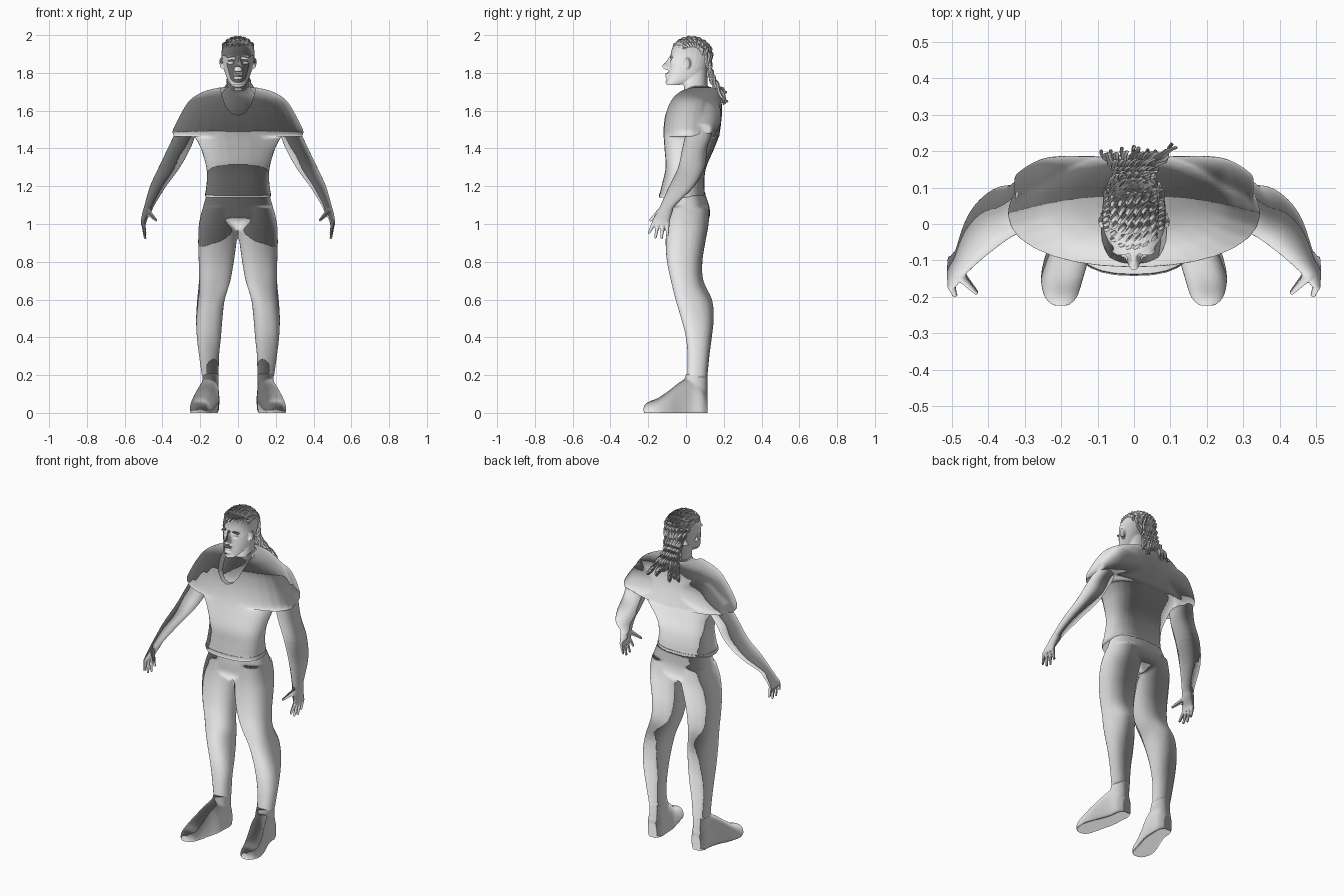
import bpy, bmesh, math, random
from mathutils import Vector, Matrix

random.seed(4)
cube = bpy.data.objects.get("Cube")
if cube:
    bpy.data.objects.remove(cube, do_unlink=True)

grey = bpy.data.materials.new("plain_grey")
grey.use_nodes = True
grey.diffuse_color = (0.8, 0.8, 0.8, 1)
grey.node_tree.nodes["Principled BSDF"].inputs["Base Color"].default_value = (0.8, 0.8, 0.8, 1)


def catmull(rings, steps=4):
    """Smoothly interpolate between rows of numbers."""
    out = []
    for i in range(len(rings) - 1):
        p0, p1 = rings[max(i - 1, 0)], rings[i]
        p2, p3 = rings[i + 1], rings[min(i + 2, len(rings) - 1)]
        for s in range(steps):
            t = s / steps
            out.append([0.5 * (2 * b + (c - a) * t + (2 * a - 5 * b + 4 * c - d) * t * t
                               + (3 * b - a - 3 * c + d) * t ** 3)
                        for a, b, c, d in zip(p0, p1, p2, p3)])
    return out + [list(rings[-1])]


def loft(bm, rings, axis="z", n=2.3, side=1, segs=28):
    """Closed tube; a ring is (position, low a, high a, low b, high b)."""
    power, loops = 2 / n, []
    for t, a0, a1, b0, b1 in catmull(rings):
        loop = []
        for k in range(segs):
            ang = math.tau * k / segs
            c, s = math.cos(ang), math.sin(ang)
            a = (a0 + a1) / 2 + (a1 - a0) / 2 * math.copysign(abs(c) ** power, c)
            b = (b0 + b1) / 2 + (b1 - b0) / 2 * math.copysign(abs(s) ** power, s)
            x, y, z = {"z": (a, b, t), "x": (t, a, b), "y": (a, t, b)}[axis]
            loop.append(bm.verts.new((x * side, y, z)))
        loops.append(loop)
    for lo, hi in zip(loops, loops[1:]):
        for k in range(segs):
            j = (k + 1) % segs
            bm.faces.new((lo[k], lo[j], hi[j], hi[k]))
    bm.faces.new(loops[0])
    bm.faces.new(loops[-1])


def blob(bm, centre, radii, tilt=0):
    m = Matrix.Translation(centre) @ Matrix.Rotation(tilt, 4, "Y") @ Matrix.Diagonal((*radii, 1))
    bmesh.ops.create_uvsphere(bm, u_segments=16, v_segments=10, radius=1, matrix=m)


def limb(bm, start, end, r0, r1, count=9):
    """Rounded finger made of overlapping blobs."""
    a, b = Vector(start), Vector(end)
    for i in range(count):
        t = i / (count - 1)
        r = r0 + (r1 - r0) * t
        blob(bm, a.lerp(b, t), (r, r, r))


def make(name, bm):
    bmesh.ops.recalc_face_normals(bm, faces=bm.faces)
    mesh = bpy.data.meshes.new(name)
    bm.to_mesh(mesh)
    bm.free()
    mesh.materials.append(grey)
    obj = bpy.data.objects.new(name, mesh)
    bpy.context.collection.objects.link(obj)
    return obj


def select(obj):
    bpy.ops.object.select_all(action="DESELECT")
    obj.select_set(True)
    bpy.context.view_layer.objects.active = obj


def shade(obj):
    """Smooth shading with custom normals kept in a y-up frame."""
    select(obj)
    bpy.ops.object.shade_smooth_by_angle(angle=math.radians(45))
    normals = [n.vector.copy() for n in obj.data.corner_normals]
    obj.data.normals_split_custom_set([(n.x, n.z, -n.y) for n in normals])


def finish(obj, voxel=0, smooth=0, cutter=None):
    """Fuse the shells, soften, cut, then shade."""
    if voxel:
        m = obj.modifiers.new("fuse", "REMESH")
        m.mode, m.voxel_size = "VOXEL", voxel
        m = obj.modifiers.new("soften", "SMOOTH")
        m.factor, m.iterations = 0.5, smooth
    if cutter:
        m = obj.modifiers.new("cut", "BOOLEAN")
        m.operation, m.object, m.solver = "DIFFERENCE", cutter, "EXACT"
    select(obj)
    for m in list(obj.modifiers):
        bpy.ops.object.modifier_apply(modifier=m.name)
    shade(obj)


# Shirt: torso, cape-like shoulders and the backs of the sleeves
bm = bmesh.new()
loft(bm, [(1.145, -.17, .17, -.14, .1), (1.165, -.173, .173, -.138, .1), (1.22, -.166, .166, -.125, .097),
          (1.3, -.168, .168, -.108, .107), (1.4, -.197, .197, -.114, .15), (1.48, -.235, .235, -.119, .178),
          (1.55, -.23, .23, -.112, .185)], n=2.5)
loft(bm, [(1.462, -.338, .338, -.116, .176), (1.49, -.348, .348, -.119, .18), (1.54, -.326, .326, -.116, .187),
          (1.6, -.294, .294, -.104, .191), (1.66, -.252, .252, -.08, .187), (1.698, -.19, .19, -.046, .176),
          (1.714, -.14, .14, -.02, .163), (1.724, -.09, .09, 0, .15)], n=2.15)
for s in (1, -1):
    loft(bm, [(.1, .0, .187, 1.48, 1.68), (.22, .01, .186, 1.465, 1.66), (.28, .02, .168, 1.468, 1.6),
              (.328, .04, .135, 1.472, 1.53)], "x", 2.4, s)
shirt = make("shirt", bm)

# Neckline cutter: a rounded V pushed in from the front
half = [(.095, 1.78), (.088, 1.69), (.066, 1.625), (.035, 1.588)]
outline = half + [(0, 1.575)] + [(-x, z) for x, z in reversed(half)]
bm = bmesh.new()
face = bm.faces.new([bm.verts.new((x, -.3, z)) for x, z in outline])
ext = bmesh.ops.extrude_face_region(bm, geom=[face])["geom"]
bmesh.ops.translate(bm, vec=(0, .33, 0), verts=[v for v in ext if isinstance(v, bmesh.types.BMVert)])
cutter = make("neckline_cutter", bm)
cutter.hide_render = True
finish(shirt, .008, 5, cutter)
bpy.data.objects.remove(cutter, do_unlink=True)

# Hem band
bm = bmesh.new()
loft(bm, [(1.14, -.17, .17, -.142, .101), (1.152, -.175, .175, -.143, .104), (1.165, -.174, .174, -.14, .102)], n=2.5)
finish(make("shirt_hem", bm))

# Trousers: pelvis plus two legs
bm = bmesh.new()
loft(bm, [(1.155, -.166, .166, -.07, .103), (1.08, -.188, .188, -.087, .126), (1.02, -.195, .195, -.098, .12),
          (.975, -.1, .1, -.06, .08)], n=2.4)
for s in (1, -1):
    loft(bm, [(1.09, .0, .185, -.083, .123), (1.0, -.002, .207, -.102, .12), (.9, .008, .211, -.108, .102),
              (.8, .022, .208, -.101, .087), (.7, .04, .207, -.08, .092), (.6, .07, .216, -.056, .138),
              (.5, .082, .222, -.026, .147), (.4, .09, .218, -.001, .137), (.3, .1, .206, .008, .124),
              (.185, .102, .19, .006, .113)], side=s)
finish(make("trousers", bm), .008, 5)

# Shoes: foot plus ankle, flattened at the sole
for s, side in ((1, "left"), (-1, "right")):
    bm = bmesh.new()
    loft(bm, [(-.224, .18, .222, -.01, .035), (-.2, .156, .246, -.04, .058), (-.15, .14, .256, -.05, .078),
              (-.09, .122, .245, -.05, .118), (-.03, .104, .222, -.05, .165), (.03, .1, .202, -.05, .19),
              (.085, .1, .195, -.04, .16), (.115, .12, .175, -.02, .09)], "y", 2.4, s)
    loft(bm, [(.03, .108, .19, 0, .112), (.1, .106, .192, -.02, .114), (.16, .103, .19, -.015, .113),
              (.208, .104, .187, .003, .114)], side=s)
    for v in bm.verts:
        v.co.z = max(v.co.z, 0)
    finish(make(side + "_shoe", bm), .006, 3)

# Arms with hands
for s, side in ((1, "left"), (-1, "right")):
    bm = bmesh.new()
    loft(bm, [(1.56, .2, .31, .03, .14), (1.48, .222, .335, .0, .14), (1.4, .252, .372, -.02, .112),
              (1.3, .307, .42, -.042, .1), (1.2, .38, .466, -.09, .045), (1.1, .442, .495, -.135, -.055),
              (1.06, .46, .506, -.155, -.072), (1.02, .482, .514, -.178, -.085), (.995, .488, .514, -.18, -.088)],
         side=s)
    for y, tip_y, tip_z in ((-.17, -.195, .955), (-.147, -.162, .93), (-.122, -.129, .926), (-.098, -.098, .945)):
        limb(bm, (s * .502, y, 1.005), (s * .492, tip_y, tip_z), .012, .008)
    limb(bm, (s * .478, -.14, 1.065), (s * .434, -.188, 1.02), .016, .008)
    finish(make(side + "_arm", bm), .005, 3)

# Chest seen inside the neckline
bm = bmesh.new()
loft(bm, [(1.53, -.1, .1, -.085, .1), (1.6, -.105, .105, -.08, .11), (1.66, -.1, .1, -.05, .12),
          (1.705, -.08, .08, -.012, .125), (1.73, -.06, .06, 0, .12)])
finish(make("chest", bm))

# Head with neck and face
bm = bmesh.new()
loft(bm, [(1.64, -.075, .075, -.01, .13), (1.72, -.06, .06, -.012, .115), (1.82, -.06, .06, -.01, .115)])
loft(bm, [(1.735, -.03, .03, -.1, -.04), (1.752, -.046, .046, -.104, .02), (1.78, -.062, .062, -.098, .08),
          (1.82, -.075, .075, -.09, .112), (1.86, -.084, .084, -.083, .128), (1.9, -.088, .088, -.081, .134),
          (1.94, -.08, .08, -.07, .128), (1.97, -.06, .06, -.045, .1), (1.985, -.025, .025, -.01, .06)])
loft(bm, [(1.885, -.009, .009, -.092, -.06), (1.86, -.01, .01, -.105, -.06), (1.838, -.016, .016, -.127, -.06),
          (1.824, -.02, .02, -.12, -.06), (1.816, -.015, .015, -.105, -.06)])
blob(bm, (0, -.098, 1.795), (.026, .012, .006))
blob(bm, (0, -.098, 1.779), (.023, .012, .007))
blob(bm, (0, -.095, 1.75), (.02, .014, .014))
for s in (1, -1):
    blob(bm, (s * .034, -.072, 1.861), (.018, .012, .009))
    blob(bm, (s * .036, -.074, 1.883), (.026, .014, .006), s * .12)
    blob(bm, (s * .087, .006, 1.85), (.011, .018, .03), s * .15)
finish(make("head", bm), .005, 2)

# Braids: each is two twisted strands running over the scalp and hanging behind
curve = bpy.data.curves.new("braided_hair", "CURVE")
curve.dimensions, curve.bevel_depth, curve.bevel_resolution = "3D", .0085, 1
curve.use_fill_caps = True
curve.materials.append(grey)


def braid(path, twist=.008):
    pts = [Vector(p) for p in catmull(path, 6)]
    for phase in (0, math.pi):
        spline = curve.splines.new("POLY")
        spline.points.add(len(pts) - 1)
        for i, p in enumerate(pts):
            tangent = (pts[min(i + 1, len(pts) - 1)] - pts[max(i - 1, 0)]).normalized()
            across = Vector((1, 0, 0))
            up = tangent.cross(across).normalized()
            a = i * .8 + phase
            q = p + twist * (math.cos(a) * across + math.sin(a) * up)
            spline.points[i].co = (*q, 1)
            spline.points[i].radius = 1 if i < len(pts) - 3 else .6


rows = 8
for r in range(rows):
    u = 2 * r / (rows - 1) - 1
    x = .07 * u
    k = math.sqrt(1 - (x / .09) ** 2)
    start = math.asin(min(.9, .5 / k))
    path = []
    for i in range(7):
        th = start + (math.pi - start * 1.4) * i / 6
        path.append((x, .028 - .104 * k * math.cos(th), 1.89 + .092 * k * math.sin(th)))
    drop, spread = random.uniform(-.02, .05), random.uniform(-.012, .012)
    path += [(x * .7, .125, 1.83), (x * .65, .138, 1.785), (x * .85 + .005, .165, 1.73),
             (x * 1.25 + .012 + spread, .205 + spread, 1.65 + drop)]
    braid(path)
# Shorter hanging braids underneath
for x in (-.04, .0, .035):
    braid([(x * .6, .11, 1.84), (x * .8, .125, 1.79), (x, .15, 1.735), (x * 1.3, .175, 1.685)])
hair = bpy.data.objects.new("braided_hair", curve)
bpy.context.collection.objects.link(hair)
select(hair)
bpy.ops.object.convert(target="MESH")
shade(bpy.context.view_layer.objects.active)
